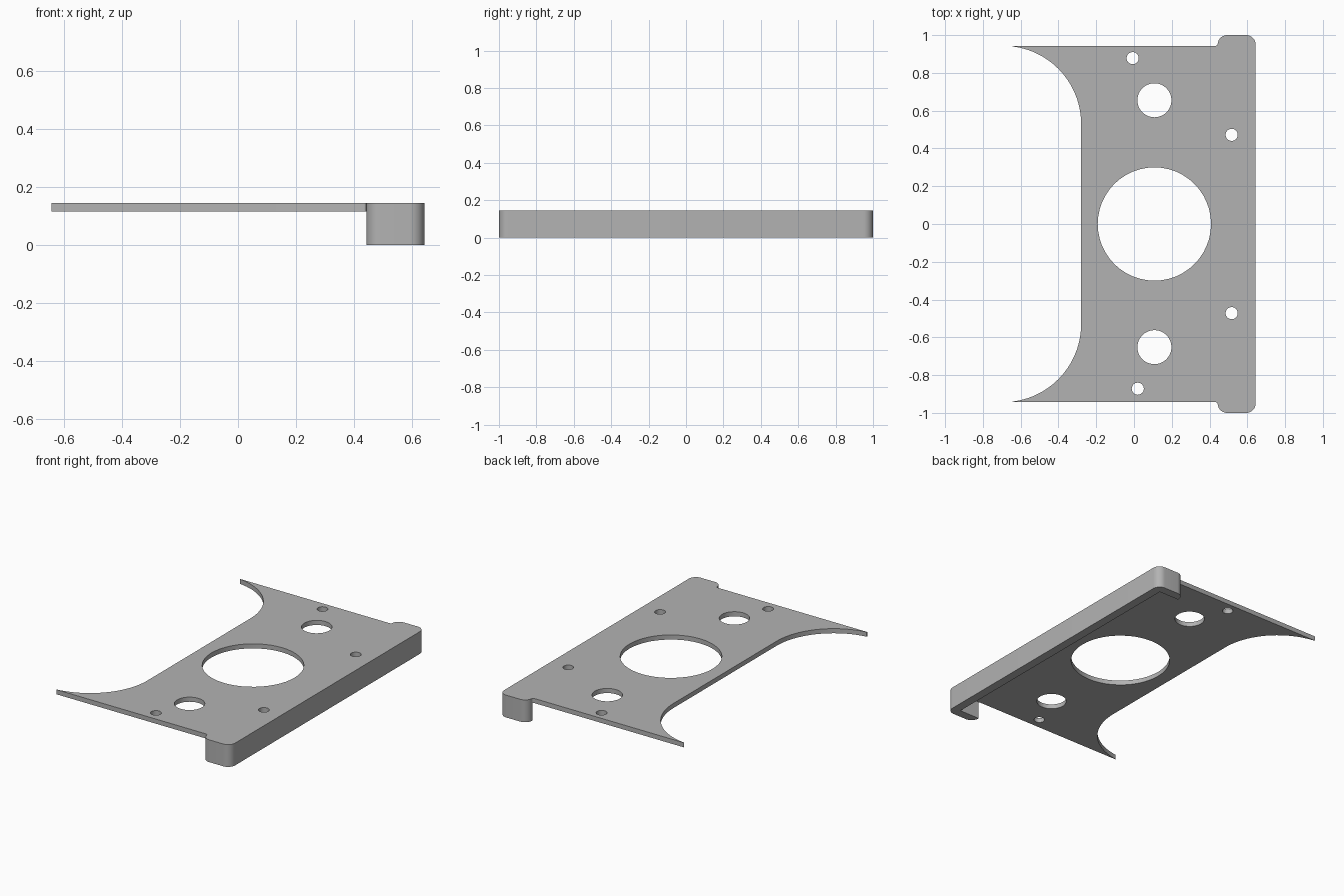
import bpy, bmesh
from math import cos, sin, radians

cube = bpy.data.objects.get("Cube")
if cube:
    bpy.data.objects.remove(cube, do_unlink=True)

grey = bpy.data.materials.new("plain grey")
grey.use_nodes = True
colour = (0.45, 0.45, 0.45, 1)
grey.diffuse_color = colour
grey.node_tree.nodes["Principled BSDF"].inputs["Base Color"].default_value = colour


def arc(cx, cy, r, start, end, steps=10):
    angles = [radians(start + (end - start) * i / steps) for i in range(steps + 1)]
    return [(cx + r * cos(a), cy + r * sin(a)) for a in angles]


def mirrored(half):
    """Close an outline by reflecting its upper half across the x axis."""
    return half + [(x, -y) for x, y in reversed(half)]


def slab(name, loops, z0, z1):
    """Extrude a filled outline with holes between two heights."""
    curve = bpy.data.curves.new(name + " outline", 'CURVE')
    curve.dimensions = '2D'
    curve.fill_mode = 'BOTH'
    curve.extrude = (z1 - z0) / 2
    for loop in loops:
        spline = curve.splines.new('POLY')
        spline.points.add(len(loop) - 1)
        for point, (x, y) in zip(spline.points, loop):
            point.co = (x, y, 0, 1)
        spline.use_cyclic_u = True
    temp = bpy.data.objects.new(name + " temp", curve)
    bpy.context.collection.objects.link(temp)
    bpy.context.view_layer.update()
    graph = bpy.context.evaluated_depsgraph_get()
    mesh = bpy.data.meshes.new_from_object(temp.evaluated_get(graph))
    bpy.data.objects.remove(temp, do_unlink=True)

    # Weld caps to walls and place at height
    bm = bmesh.new()
    bm.from_mesh(mesh)
    bmesh.ops.remove_doubles(bm, verts=bm.verts, dist=0.0002)
    bmesh.ops.recalc_face_normals(bm, faces=bm.faces)
    bmesh.ops.translate(bm, verts=bm.verts, vec=(0, 0, (z0 + z1) / 2))
    bm.to_mesh(mesh)
    bm.free()
    mesh.materials.clear()
    mesh.materials.append(grey)
    obj = bpy.data.objects.new(name, mesh)
    bpy.context.collection.objects.link(obj)
    bpy.ops.object.select_all(action='DESELECT')
    obj.select_set(True)
    bpy.context.view_layer.objects.active = obj
    bpy.ops.object.shade_smooth_by_angle(angle=radians(30))
    return obj


RIGHT, LUG, EDGE, R = 0.644, 0.443, 0.943, 0.05
WALL = 0.057
UNDERSIDE, TOP = 0.115, 0.145

# Rounded lug end, shared by the plate and the rim
lug_end = arc(LUG + R, 1 - R, R, 180, 90) + arc(RIGHT - R, 1 - R, R, 90, 0)

# Plate with scooped left side
scoop = arc(-0.693, 0.53, 0.413, 0, 83, 32)
fillet = arc(LUG - 0.012, EDGE + 0.012, 0.012, -90, -10, 4)
plate_outline = mirrored(scoop + [(-0.645, EDGE)] + fillet + lug_end)

# Round holes: x, y, radius
holes = [(0.108, 0, 0.3), (0.108, 0.655, 0.09), (0.108, -0.652, 0.09),
         (-0.007, 0.878, 0.032), (0.02, -0.872, 0.032),
         (0.517, 0.472, 0.032), (0.517, -0.472, 0.032)]
hole_loops = [arc(x, y, r, 0, 352.5, 47) for x, y, r in holes]
slab("top_plate", [plate_outline] + hole_loops, UNDERSIDE, TOP)

# Downturned rim with a lug at each end
inner = RIGHT - WALL
rim_outline = mirrored([(inner, EDGE), (LUG, EDGE)] + lug_end)
slab("side_rim", [rim_outline], 0, UNDERSIDE)
